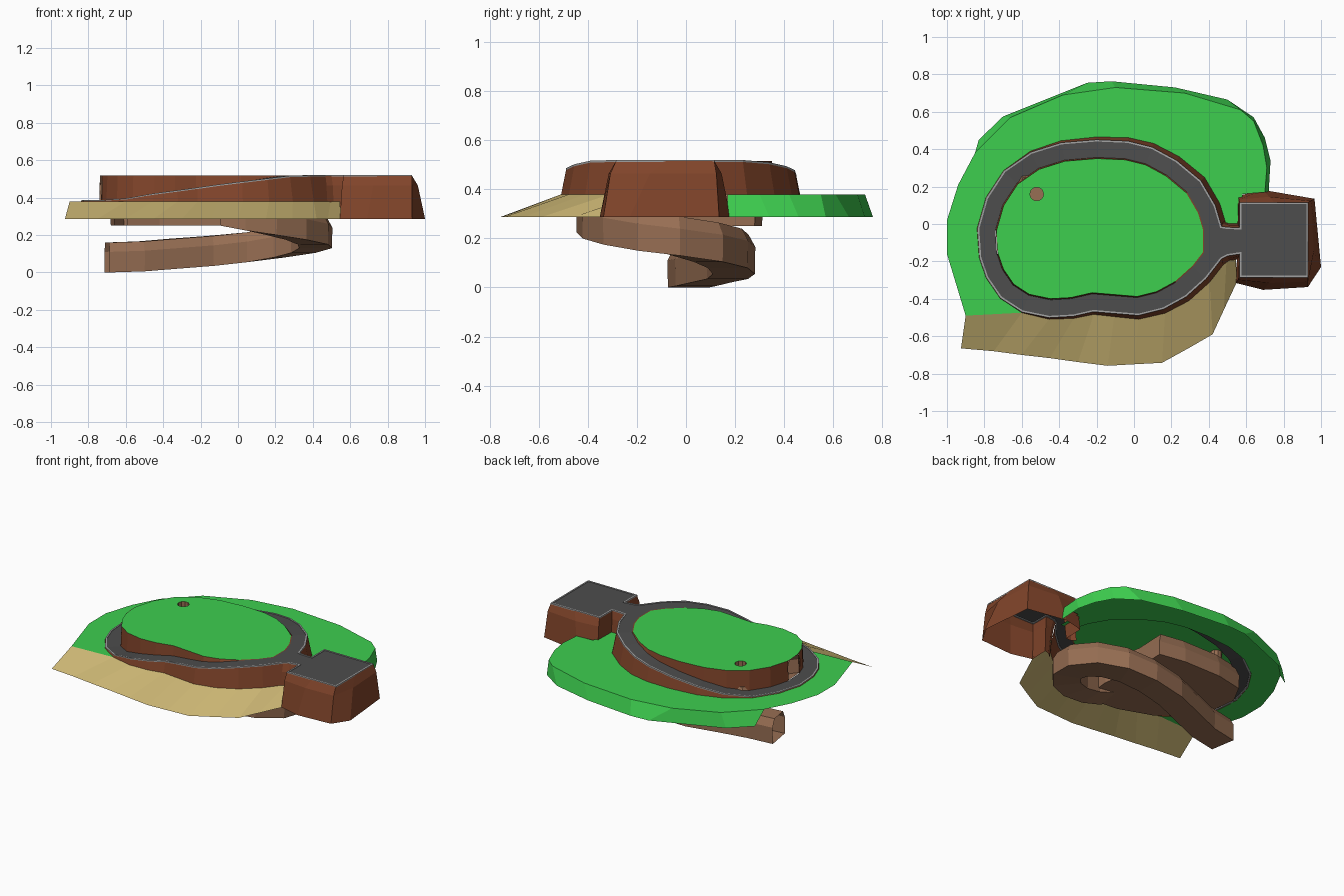
import bpy, math
from mathutils import Vector
from mathutils.geometry import tessellate_polygon

if "Cube" in bpy.data.objects:
    bpy.data.objects.remove(bpy.data.objects["Cube"])


def mat(name, r, g, b):
    m = bpy.data.materials.new(name)
    m.diffuse_color = [(c / 255) ** 2.2 for c in (r, g, b)] + [1]
    m.use_nodes = True
    m.node_tree.nodes["Principled BSDF"].inputs["Base Color"].default_value = m.diffuse_color
    return m


GRASS, SAND = mat("grass", 64, 205, 80), mat("sand", 204, 182, 116)
ROCK, CAVE = mat("rock", 128, 70, 46), mat("cave_rock", 150, 110, 84)
ROAD, CURB = mat("asphalt", 78, 78, 78), mat("curb", 160, 160, 160)


def make(name, verts, faces, m):
    me = bpy.data.meshes.new(name)
    me.from_pydata(verts, [], faces)
    me.materials.append(m)
    ob = bpy.data.objects.new(name, me)
    bpy.context.collection.objects.link(ob)
    return ob


def loft(name, rows, m, closed=True, skip=()):
    """Skin between rows of equal point count (bottom to top, ccw = outward)."""
    n = len(rows[0])
    faces = [(r * n + i, r * n + (i + 1) % n, (r + 1) * n + (i + 1) % n, (r + 1) * n + i)
             for r in range(len(rows) - 1) for i in range(n if closed else n - 1) if i not in skip]
    return make(name, [p for row in rows for p in row], faces, m)


def fill(name, loops, m):
    """Upward-facing surface from an outline plus optional holes."""
    pts = [Vector(p) for l in loops for p in l]
    tris = tessellate_polygon([[Vector((p[0], p[1], 0)) for p in l] for l in loops])
    faces = []
    for a, b, c in tris:
        up = (pts[b] - pts[a]).cross(pts[c] - pts[a]).z > 0
        faces.append((a, b, c) if up else (a, c, b))
    return make(name, pts, faces, m)


def normals(path, closed):
    """Mitred right-hand normals of a path seen from above."""
    out, n = [], len(path)
    for i in range(n):
        a = path[i - 1] if closed or i else path[i]
        b = path[(i + 1) % n] if closed or i < n - 1 else path[i]
        d1 = Vector((path[i][0] - a[0], path[i][1] - a[1]))
        d2 = Vector((b[0] - path[i][0], b[1] - path[i][1]))
        d1 = d1.normalized() if d1.length else d2.normalized()
        d2 = d2.normalized() if d2.length else d1
        t = (d1 + d2).normalized()
        out.append(Vector((t.y, -t.x)) / max(0.5, t.dot(d1)))
    return out


def offset(path, d, closed=True):
    return [(p[0] + n.x * d, p[1] + n.y * d) for p, n in zip(path, normals(path, closed))]


def sweep(name, path, profile, m, closed=False):
    ns = normals(path, closed)
    rows = [[(p[0] + n.x * u, p[1] + n.y * u, p[2] + v) for p, n in zip(path, ns)] for u, v in profile]
    rows.append(rows[0])
    return loft(name, rows, m, closed)


def at(path, z):
    return [(p[0], p[1], z) for p in path]


def road_z(x):
    ramp = [(-2, .385), (-.62, .385), (-.43, .423), (.27, .517), (2, .517)]
    for (x0, z0), (x1, z1) in zip(ramp, ramp[1:]):
        if x <= x1:
            return z0 + (z1 - z0) * (x - x0) / (x1 - x0)


TOP, LAND, BASE = .517, .38, .287

# Ring road, rising from left to right
centre = [(.42, -.02), (.39, .08), (.32, .2), (.2, .3), (.08, .365), (-.04, .395), (-.2, .402),
          (-.38, .387), (-.53, .34), (-.66, .25), (-.745, .12), (-.788, -.03), (-.778, -.17),
          (-.745, -.265), (-.68, -.36), (-.58, -.425), (-.45, -.452), (-.33, -.445), (-.22, -.42),
          (-.1, -.43), (.02, -.44), (.14, -.41), (.25, -.35), (.35, -.26), (.42, -.17)]
h = [road_z(p[0]) for p in centre]
outer = [(x, y, z) for (x, y), z in zip(offset(centre, .048), h)]
inner = [(x, y, z) for (x, y), z in zip(offset(centre, -.046), h)]
loft("ring_road", [outer, inner], ROAD)

# Outer cliff of the ring road
foot = []
for p, n, z in zip(centre, normals(centre, True), h):
    d = .05 + (z - LAND) * .18
    foot.append((p[0] + n.x * d, p[1] + n.y * d, LAND))
loft("outer_cliff", [foot, outer], ROCK, skip=(len(foot) - 1,))

# Plateau with a light shaft and its inner cliff with a cave mouth
rim = at(offset(centre, -.052), TOP)
hole = [(-.52 + .037 * math.cos(i * math.pi / 5), .16 + .037 * math.sin(i * math.pi / 5)) for i in range(10)]
fill("plateau", [rim, at(hole, TOP)], GRASS)
loft("inner_cliff", [inner, rim], ROCK, skip=(11,))
loft("light_shaft", [at(hole, .41), at(hole, TOP)], CAVE)

# Square pad and its connecting road
pad = [outer[-1], (.5, -.17), (.565, -.16), (.565, -.285), (.75, -.285), (.93, -.285), (.93, -.08),
       (.93, .115), (.75, .115), (.565, .115), (.565, -.02), (.5, -.018), outer[0]]
pad = at(pad, TOP)
fill("pad", [pad], ROAD)
pad_foot = [(.48, -.23), (.515, -.2), (.55, -.19), (.545, -.315), (.69, -.352), (.93, -.337), (1, -.23),
            (.965, .135), (.69, .182), (.555, .15), (.55, .01), (.51, .01), (.485, .03)]
pad_mid = [(a[0] * .55 + b[0] * .45, a[1] * .55 + b[1] * .45) for a, b in zip(pad, pad_foot)]
loft("pad_cliff", [at(pad_foot, BASE), at(pad_mid, .465), pad], ROCK, closed=False)

# Pale curb around road and pad
sweep("curb", outer + pad[1:-1], [(-.009, -.005), (.001, -.005), (.001, .003), (-.009, .003)], CURB, True)

# Grass land with a skirt around the back
back = [(.7, .17), (.71, .3), (.69, .42), (.64, .55), (.57, .61), (.27, .7), (-.1, .73),
        (-.38, .69), (-.66, .57), (-.85, .38)]
back_foot = [(.72, .17), (.73, .34), (.7, .46), (.64, .57), (.5, .665), (.22, .73), (-.12, .763),
             (-.25, .755), (-.7, .575), (-.83, .45)]
left = [(-.94, .21), (-1, .02), (-1, -.16), (-.9, -.49)]
fill("grass_land", [at(back + left, LAND) + foot[15::-1] + at([(.58, -.005), (.58, .16)], LAND)], GRASS)
loft("grass_skirt", [at(back_foot, BASE), at(back, LAND)], GRASS, closed=False)

# Beach sloping down at the front
shore = [(-.925, -.665), (-.75, -.68), (-.6, -.7), (-.45, -.717), (-.3, -.738), (-.14, -.758), (0, -.75),
         (.15, -.742), (.29, -.665), (.42, -.59), (.48, -.46), (.55, -.31)]
loft("beach", [at(shore, BASE), at([(-.9, -.49)], LAND) + foot[15:] + [(.545, -.19, LAND)]], SAND, closed=False)

# Tunnel spiralling up into the cave
arch = [(.085, 0), (.087, .11), (.06, .16), (-.06, .16), (-.087, .11), (-.085, 0)]
spiral = [(-.7, .01, 0), (-.52, .04, .006), (-.35, .1, .02), (-.15, .17, .035), (.05, .195, .055),
          (.22, .17, .08), (.35, .09, .105), (.415, -.04, .13), (.4, -.16, .15), (.31, -.27, .175),
          (.18, -.34, .2), (.04, -.36, .225), (-.08, -.34, .25)]
sweep("spiral_tunnel", spiral[::-1], arch, CAVE)

# Cave under the plateau, and the passage to the road
cave = [(.04, -.42), (.06, -.2), (.02, .05), (.03, .28), (-.15, .31), (-.42, .31), (-.61, .27), (-.68, .14),
        (-.66, -.04), (-.59, -.19), (-.42, -.32), (-.2, -.4)]
roof = offset(cave, -.025)
fill("cave_floor", [at(cave, .25)], CAVE)
loft("cave_wall", [at(cave, .25), at(offset(cave, .004), .34), at(roof, .41)], CAVE, skip=(8,))
fill("cave_roof", [at(roof, .41), at(hole, .41)], CAVE)
sweep("cave_passage", [(-.734, -.102, .386), (-.64, -.095, .35), (-.5, -.07, .26)],
      [(u * .82, v * .82) for u, v in arch], CAVE)
